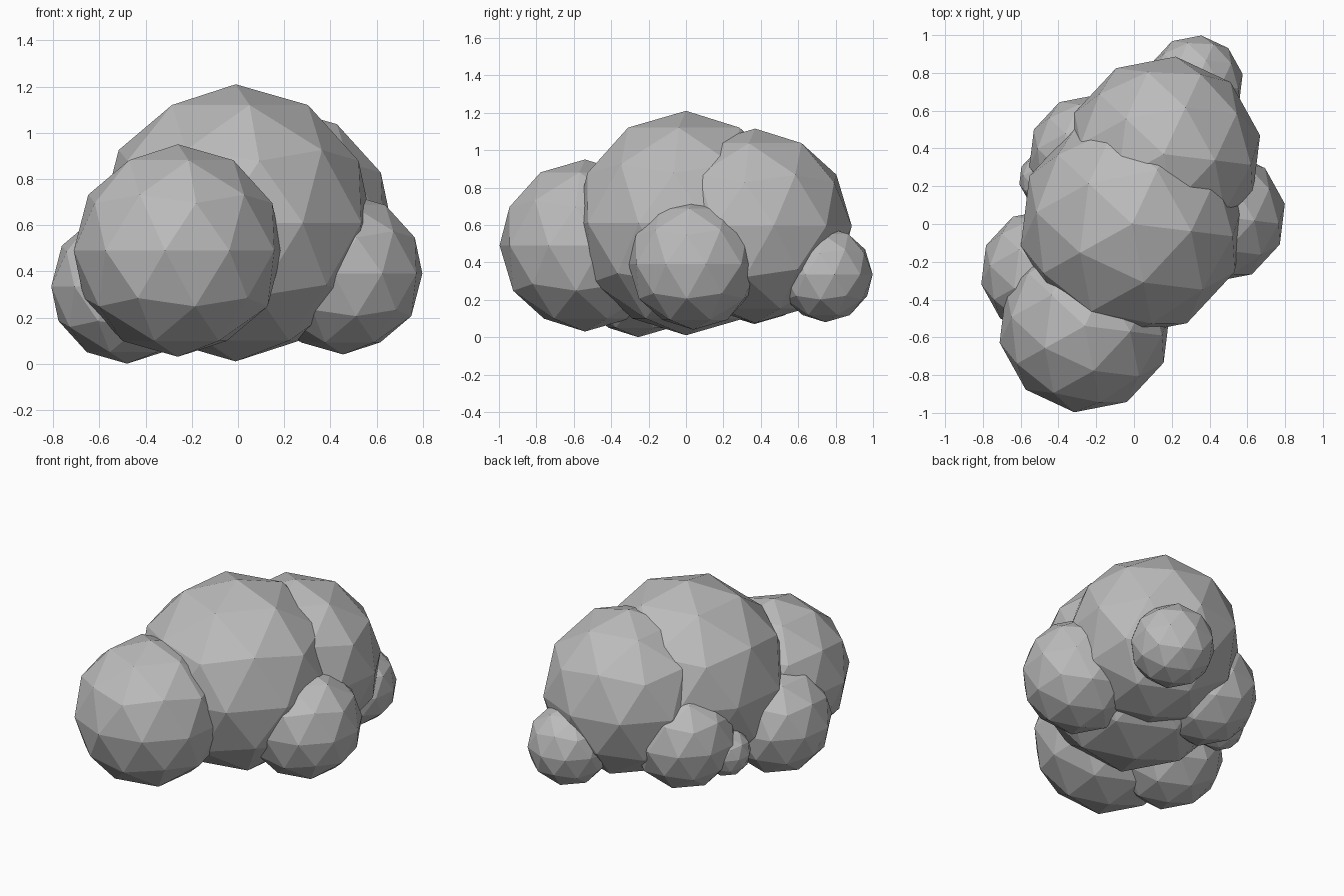
import bpy
import math

if "Cube" in bpy.data.objects:
    bpy.data.objects.remove(bpy.data.objects["Cube"])

# One flat grey for the whole cloud
grey = bpy.data.materials.new("cloud_grey")
grey.diffuse_color = (0.5, 0.5, 0.5, 1)
grey.use_nodes = True
grey.node_tree.nodes["Principled BSDF"].inputs["Base Color"].default_value = grey.diffuse_color


def puff(name, centre, radius):
    """Low-poly, flat-shaded ball of cloud."""
    bpy.ops.mesh.primitive_ico_sphere_add(
        subdivisions=2, radius=radius, location=centre,
        rotation=(0, 0, math.radians(-7)))
    ob = bpy.context.object
    ob.name = name
    ob.data.materials.append(grey)


# Large body puffs
puff("main_puff", (-0.01, 0.0, 0.61), 0.60)
puff("back_puff", (0.157, 0.37, 0.595), 0.52)
puff("front_puff", (-0.26, -0.54, 0.49), 0.46)
# Side puffs
puff("right_puff", (0.455, 0.04, 0.39), 0.35)
puff("left_front_puff", (-0.48, -0.255, 0.335), 0.335)
puff("left_back_puff", (-0.24, 0.365, 0.39), 0.32)
# Small puffs
puff("rear_small_puff", (0.325, 0.745, 0.335), 0.255)
puff("left_small_puff", (-0.46, 0.24, 0.30), 0.15)
